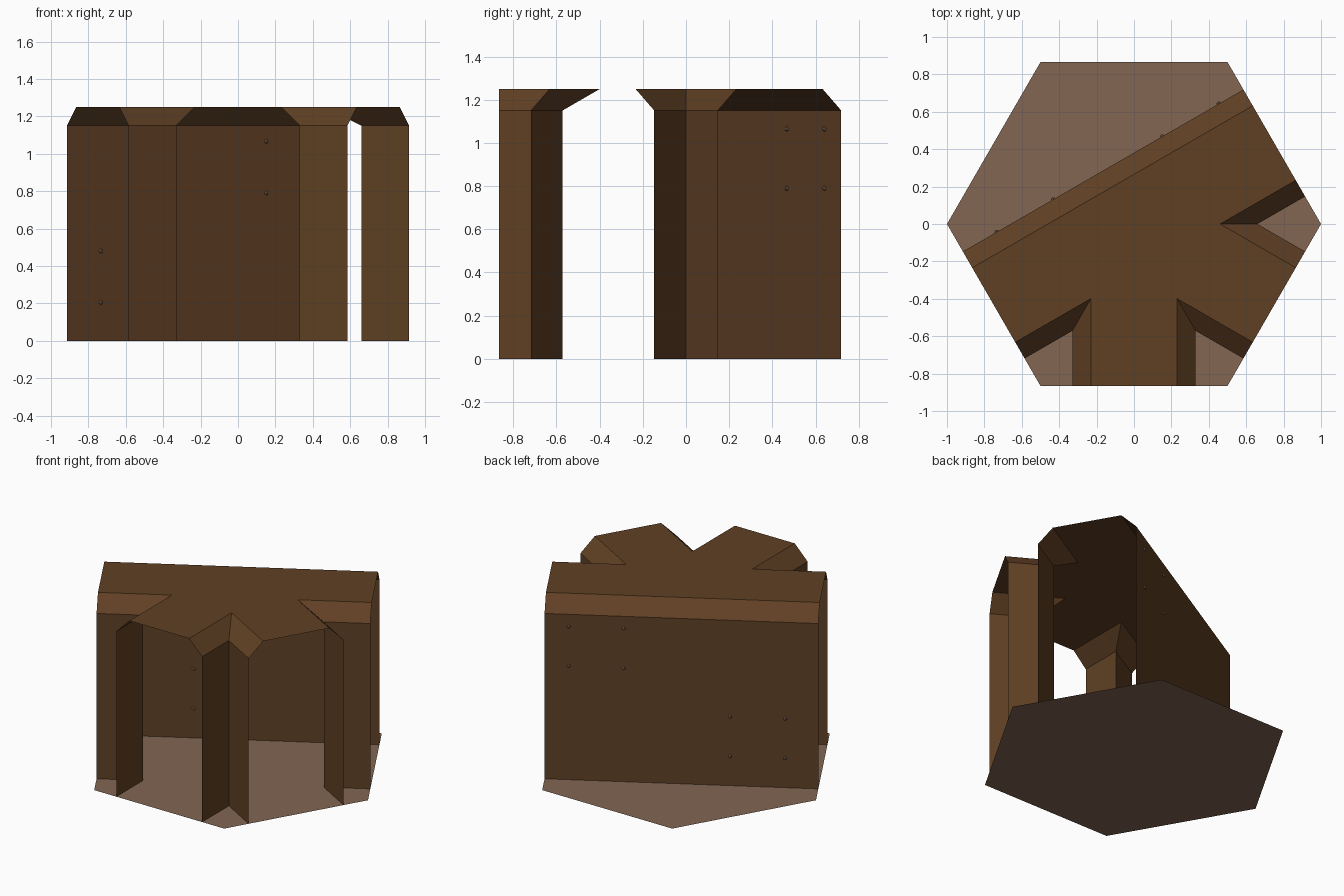
import bpy, bmesh, math
from mathutils import Vector

if "Cube" in bpy.data.objects:
    bpy.data.objects.remove(bpy.data.objects["Cube"])

FLOOR_R = 1.0
APOTHEM = math.sqrt(3) / 2
WALL_OFF, TOP_OFF = 0.33, 0.23      # half width of the passages at wall and at roof
WALL_Z, TOP_Z = 1.15, 1.25


def material(name, rgb):
    m = bpy.data.materials.new(name)
    m.diffuse_color = (*rgb, 1)
    m.use_nodes = True
    m.node_tree.nodes["Principled BSDF"].inputs["Base Color"].default_value = m.diffuse_color
    return m


brown = material("dark earth brown", (0.117, 0.051, 0.0176))
tan = material("dusty floor brown", (0.223, 0.133, 0.084))


def make_object(name, bm, mat):
    me = bpy.data.meshes.new(name)
    bm.to_mesh(me)
    bm.free()
    me.materials.append(mat)
    ob = bpy.data.objects.new(name, me)
    bpy.context.collection.objects.link(ob)
    return ob


def edge_point(deg, side, d):
    """Point on the hexagon edge facing deg, d to one side of its middle."""
    a = math.radians(deg)
    return Vector((APOTHEM * math.cos(a) - side * d * math.sin(a),
                   APOTHEM * math.sin(a) + side * d * math.cos(a), 0))


def corner_chain(deg, d):
    """V-shaped wall line cutting off the hexagon corner at deg."""
    a = math.radians(deg)
    inner = Vector((2 * d * math.cos(a), 2 * d * math.sin(a), 0))
    return [edge_point(deg - 30, 1, d), inner, edge_point(deg + 30, -1, d)]


def back_chain(d):
    return [edge_point(30, 1, d), edge_point(210, -1, d)]


def at_z(points, z):
    return [Vector((p.x, p.y, z)) for p in points]


def wall(name, chain):
    """Upright wall with a sloped shoulder up to the roof."""
    bm = bmesh.new()
    rows = [[bm.verts.new(p) for p in row] for row in (
        at_z(chain(WALL_OFF), 0), at_z(chain(WALL_OFF), WALL_Z), at_z(chain(TOP_OFF), TOP_Z))]
    for lo, hi in zip(rows, rows[1:]):
        for i in range(len(lo) - 1):
            bm.faces.new((lo[i], lo[i + 1], hi[i + 1], hi[i]))
    make_object(name, bm, brown)


# Floor: full hexagon
bm = bmesh.new()
bmesh.ops.create_circle(bm, cap_ends=True, segments=6, radius=FLOOR_R)
xs = max(v.co.x for v in bm.verts)
if xs < 0.99:                        # keep corners on the x axis
    for v in bm.verts:
        v.co.x, v.co.y = v.co.y, -v.co.x
for f in bm.faces:
    f.normal_update()
    if f.normal.z < 0:
        f.normal_flip()
make_object("floor", bm, tan)

# Walls
wall("back_wall", back_chain)
corners = {"front_left_corner_wall": 240, "front_right_corner_wall": 300, "right_corner_wall": 0}
for name, deg in corners.items():
    wall(name, lambda d, deg=deg: corner_chain(deg, d))

# Roof sheet
outline = back_chain(TOP_OFF)
for deg in corners.values():
    outline += corner_chain(deg, TOP_OFF)
bm = bmesh.new()
bm.faces.new([bm.verts.new(p) for p in at_z(outline, TOP_Z)])
make_object("roof", bm, brown)

# Small pegs poking through the back wall, in two groups of four
start, end = back_chain(WALL_OFF)
bm = bmesh.new()
for ts, zs in (((0.088, 0.289), (0.79, 1.065)), ((0.678, 0.879), (0.205, 0.48))):
    for t in ts:
        for z in zs:
            p = start.lerp(end, t)
            new = bmesh.ops.create_icosphere(bm, subdivisions=1, radius=0.013)["verts"]
            bmesh.ops.translate(bm, verts=new, vec=(p.x, p.y, z))
make_object("wall_pegs", bm, tan)
